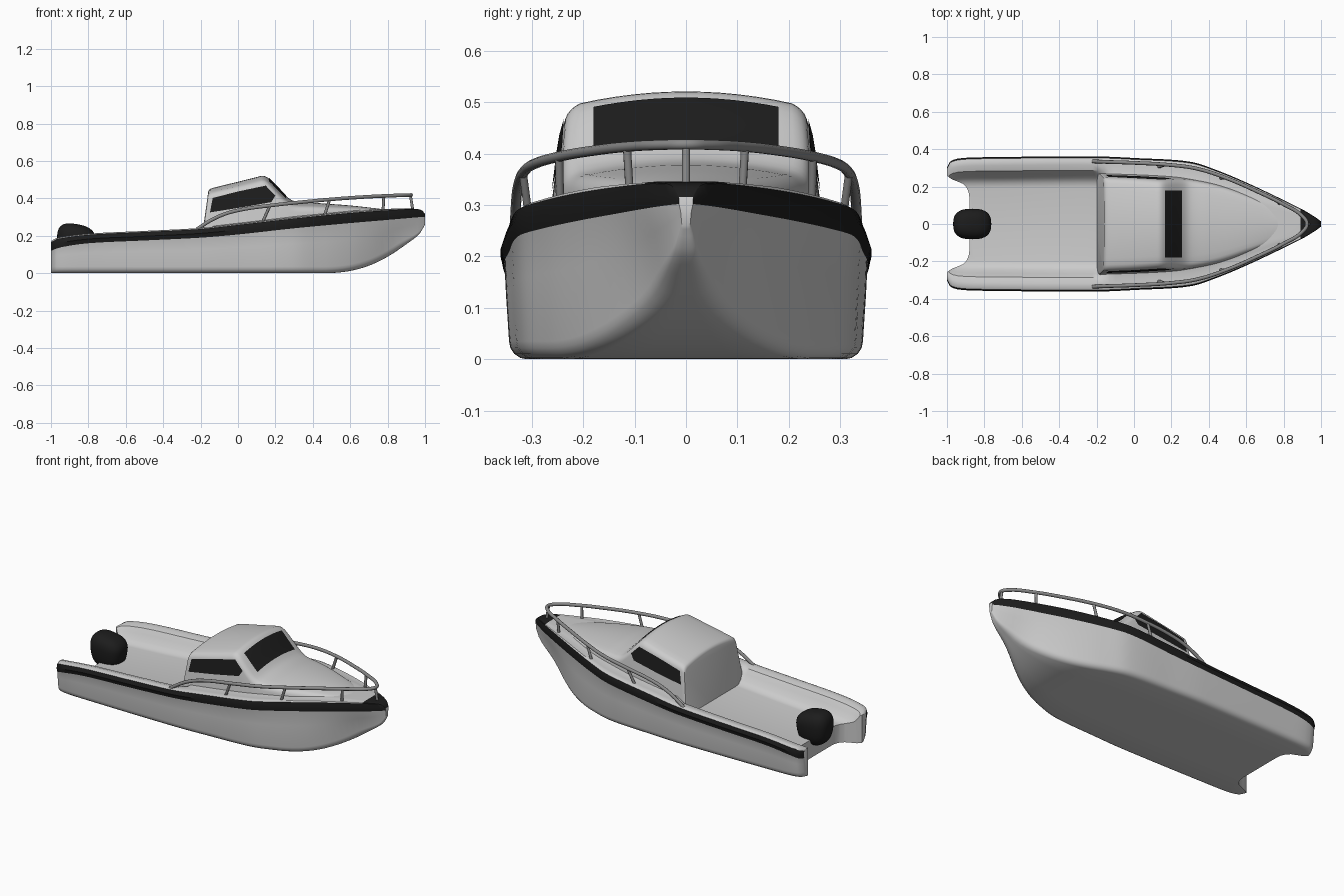
import bpy, bmesh, math

if "Cube" in bpy.data.objects:
    bpy.data.objects.remove(bpy.data.objects["Cube"])


def mat(name, v):
    m = bpy.data.materials.new(name)
    m.diffuse_color = (v, v, v, 1)
    m.use_nodes = True
    m.node_tree.nodes["Principled BSDF"].inputs["Base Color"].default_value = m.diffuse_color
    return m


GREY, DARK, METAL = mat("light_grey", 0.8), mat("black_trim", 0.012), mat("rail_grey", 0.25)


def curve(keys):
    """Smooth interpolation through (x, value) keys."""
    def slope(i):
        a, b = keys[max(i - 1, 0)], keys[min(i + 1, len(keys) - 1)]
        return (b[1] - a[1]) / (b[0] - a[0])

    def f(x):
        x = min(max(x, keys[0][0]), keys[-1][0])
        i = next(k for k in range(len(keys) - 1) if x <= keys[k + 1][0])
        (x0, v0), (x1, v1) = keys[i], keys[i + 1]
        h = x1 - x0
        t = (x - x0) / h
        return (v0 * (1 + 2 * t) * (1 - t) ** 2 + v1 * t * t * (3 - 2 * t)
                + h * t * (1 - t) * (slope(i) * (1 - t) - slope(i + 1) * t))
    return f


def make(name, bm, mats, angle=35):
    bmesh.ops.recalc_face_normals(bm, faces=bm.faces)
    me = bpy.data.meshes.new(name)
    bm.to_mesh(me)
    bm.free()
    ob = bpy.data.objects.new(name, me)
    bpy.context.collection.objects.link(ob)
    for m in mats:
        me.materials.append(m)
    smooth(ob, angle)
    return ob


def smooth(ob, angle=35):
    bpy.ops.object.select_all(action='DESELECT')
    ob.select_set(True)
    bpy.context.view_layer.objects.active = ob
    bpy.ops.object.shade_smooth_by_angle(angle=math.radians(angle))


def loft(name, halves, mats, pick=lambda k, x: 0):
    """Skin half sections (keel to deck centre), mirrored across y = 0."""
    bm = bmesh.new()
    rings = [[bm.verts.new(p) for p in h + [(x, -y, z) for x, y, z in h[-2:0:-1]]] for h in halves]
    n, h = len(rings[0]), len(halves[0])
    for a, b in zip(rings, rings[1:]):
        for j in range(n):
            f = bm.faces.new((a[j], a[(j + 1) % n], b[(j + 1) % n], b[j]))
            f.material_index = pick(j if j < h - 1 else n - 1 - j, a[0].co.x)
    bm.faces.new(rings[0])
    bm.faces.new(rings[-1])
    return make(name, bm, mats)


# Hull lines: beam, keel, trim band edges, chine ratio
beam = curve([(-1, .30), (-.985, .332), (-.94, .35), (-.8, .357), (-.2, .361), (0, .353), (.3, .333),
              (.45, .285), (.6, .222), (.75, .152), (.9, .078), (.97, .036), (1, .014)])
keel = curve([(-1, 0), (.4, 0), (.5, .001), (.6, .012), (.7, .04), (.8, .088), (.9, .155), (.97, .21), (1, .26)])
band_top = curve([(-1, .165), (-.97, .182), (-.8, .205), (-.5, .22), (-.2, .236), (0, .258), (.3, .292),
                  (.6, .322), (.85, .339), (.95, .341), (.985, .334), (1, .315)])
band_low = curve([(-1, .12), (-.95, .138), (-.8, .16), (-.5, .175), (-.2, .19), (0, .207), (.3, .24),
                  (.6, .268), (.8, .285), (.95, .298), (1, .302)])
chine = curve([(-1, .95), (.4, .95), (.6, .92), (.72, .82), (.85, .62), (1, .6)])
floor = curve([(-1, .105), (-.6, .125), (-.2, .155)])


def hull_section(x):
    b, zk, zt, zb = beam(x), keel(x), band_top(x), band_low(x)
    c, s = b * chine(x), b / .36
    r = min(.035, .6 * c, .6 * (zb - zk))
    pts = [(0, zk), ((c - r) / 2, zk)]
    for i in range(5):
        a = math.pi / 8 * i
        pts.append((c - r + r * math.sin(a), zk + r - r * math.cos(a)))
    t = .6
    z1 = zk + r
    pts += [(c + (b - c) * .35, z1 + (zb - z1) * t), (b - .008 * s, zb), (b, (zb + zt) / 2), (b - .008 * s, zt)]
    g = min(max((x + .19) / .05, 0), 1)
    edge = zt + .006 * min(1, s * 2)
    deck = floor(x) + (edge + .01 * s - floor(x)) * g
    for off, q in ((.02, 0), (.045, .0), (.075, .1), (.095, .4), (.115, .75), (.14, .96), (.165, 1), (.36, 1)):
        pts.append((max(b - off * s, 0) if off < .3 else 0, edge + (deck - edge) * q))
    return [(x, y, z) for y, z in pts]


xs = [-1, -.996, -.985, -.97, -.945] + [-.91 + .03 * i for i in range(61)] + [.915, .94, .96, .975, .988, .996, 1]
hull = loft("hull", [hull_section(x) for x in xs], [GREY, DARK],
            lambda k, x: 1 if k in (8, 9) or (k >= 10 and x > .885) else 0)

# Motor notch cut through the stern
bm = bmesh.new()
half = [(-.88, .14), (-.884, .17), (-.895, .195), (-.915, .215), (-.945, .228), (-.975, .24), (-1.0, .258), (-1.1, .3)]
face = bm.faces.new([bm.verts.new((x, y, -.1)) for x, y in half + [(x, -y) for x, y in half[::-1]]])
ext = bmesh.ops.extrude_face_region(bm, geom=[face])
bmesh.ops.translate(bm, vec=(0, 0, .6), verts=[v for v in ext['geom'] if isinstance(v, bmesh.types.BMVert)])
cutter = make("notch_cutter", bm, [GREY])
cutter.hide_render = True
mod = hull.modifiers.new("notch", 'BOOLEAN')
mod.operation, mod.object, mod.solver = 'DIFFERENCE', cutter, 'EXACT'
bpy.context.view_layer.objects.active = hull
bpy.ops.object.modifier_apply(modifier="notch")
bpy.data.objects.remove(cutter)
smooth(hull)

# Cabin and raised foredeck
roof = curve([(-.19, .447), (-.16, .457), (0, .492), (.1, .514), (.135, .521), (.165, .506), (.26, .41),
              (.3, .386), (.4, .377), (.6, .362), (.78, .342)])
width = curve([(-.19, .262), (0, .26), (.2, .252), (.3, .24), (.45, .21), (.6, .16), (.78, .085)])
base = curve([(-.19, .09), (.2, .17), (.4, .24), (.78, .30)])
crown = curve([(-.19, .03), (.2, .036), (.3, .03), (.78, .012)])


def side_y(x, z):
    return width(x) - .12 * (z - .3)


def top_z(x, y):
    return roof(x) - crown(x) * (y / width(x)) ** 2


def cabin_section(x, inset=0):
    z0 = base(x)
    zc = roof(x) - crown(x)
    r = min(.028, (zc - z0) * .4)
    pts = [(0, z0)] + [(side_y(x, z0 + (zc - r - z0) * i / 4), z0 + (zc - r - z0) * i / 4) for i in range(5)]
    p0, p1 = pts[-1], (side_y(x, zc), zc)
    yr = p1[0] - r
    p2 = (yr, top_z(x, yr))
    for i in range(1, 6):
        t = i / 5
        pts.append(tuple((1 - t) ** 2 * a + 2 * t * (1 - t) * b + t * t * c for a, b, c in zip(p0, p1, p2)))
    pts += [(yr * (1 - i / 6), top_z(x, yr * (1 - i / 6))) for i in range(1, 7)]
    lean = .03 * min(max((.1 - x) / .29, 0), 1)
    return [(x + lean * (z - .22) / .22, max(y - inset, 0), z - (inset if z > z0 + .1 else 0)) for y, z in pts]


loft("cabin", [cabin_section(-.19, .01), cabin_section(-.186, .003)] +
     [cabin_section(-.178 + .0145 * i) for i in range(67)], [GREY])

# Side windows
for sgn, nm in ((1, "left"), (-1, "right")):
    bm = bmesh.new()
    bm.faces.new([bm.verts.new((x, sgn * (side_y(x, z) + .003), z)) for x, z in
                  ((-.15, .325), (-.135, .402), (.0, .437), (.148, .468), (.2, .415), (.178, .38), (.02, .352))])
    make("side_window_" + nm, bm, [DARK])

# Windscreen
bm = bmesh.new()
grid = []
for i in range(9):
    x = .165 + .0112 * i
    grid.append([bm.verts.new((x + .002, .18 * j / 8, top_z(x, .18 * j / 8) + .003)) for j in range(-8, 9)])
for a, b in zip(grid, grid[1:]):
    for j in range(16):
        bm.faces.new((a[j], b[j], b[j + 1], a[j + 1]))
make("windscreen", bm, [DARK])


# Bow rail and posts
def tube(name, pts, radius):
    cu = bpy.data.curves.new(name, 'CURVE')
    cu.dimensions = '3D'
    cu.bevel_depth, cu.bevel_resolution, cu.resolution_u, cu.use_fill_caps = radius, 3, 6, True
    sp = cu.splines.new('BEZIER')
    sp.bezier_points.add(len(pts) - 1)
    for bp, p in zip(sp.bezier_points, pts):
        bp.co = p
        bp.handle_left_type = bp.handle_right_type = 'AUTO'
    cu.materials.append(METAL)
    ob = bpy.data.objects.new(name, cu)
    bpy.context.collection.objects.link(ob)


side = [(-.22, .335, .235), (-.15, .332, .28), (-.08, .33, .313), (0, .327, .336), (.2, .315, .365), (.34, .295, .38),
        (.5, .243, .395), (.65, .178, .406), (.8, .105, .414), (.9, .042, .417)]
tube("bow_rail", side + [(.925, 0, .418)] + [(x, -y, z) for x, y, z in side[::-1]], .01)
for i, (top, foot) in enumerate((((.17, .317, .36), (.13, .305, .27)), ((.49, .247, .394), (.46, .245, .30)),
                                 ((.78, .115, .413), (.775, .11, .33)))):
    for s in (1, -1):
        tube(f"rail_post_{i}_{'left' if s > 0 else 'right'}", [(p[0], s * p[1], p[2]) for p in (top, foot)], .008)
tube("bow_rail_post", [(.922, 0, .415), (.935, 0, .335)], .008)

# Outboard motor cowling
bm = bmesh.new()
bmesh.ops.create_uvsphere(bm, u_segments=32, v_segments=20, radius=1)
for v in bm.verts:
    x, y, z = (math.copysign(abs(c) ** .75, c) for c in v.co)
    taper = 1 + .12 * z
    v.co = (-.865 + .1 * x * taper, .08 * y * taper, .163 + .1 * z - .018 * x * max(z, 0))
make("motor_cowling", bm, [DARK])
